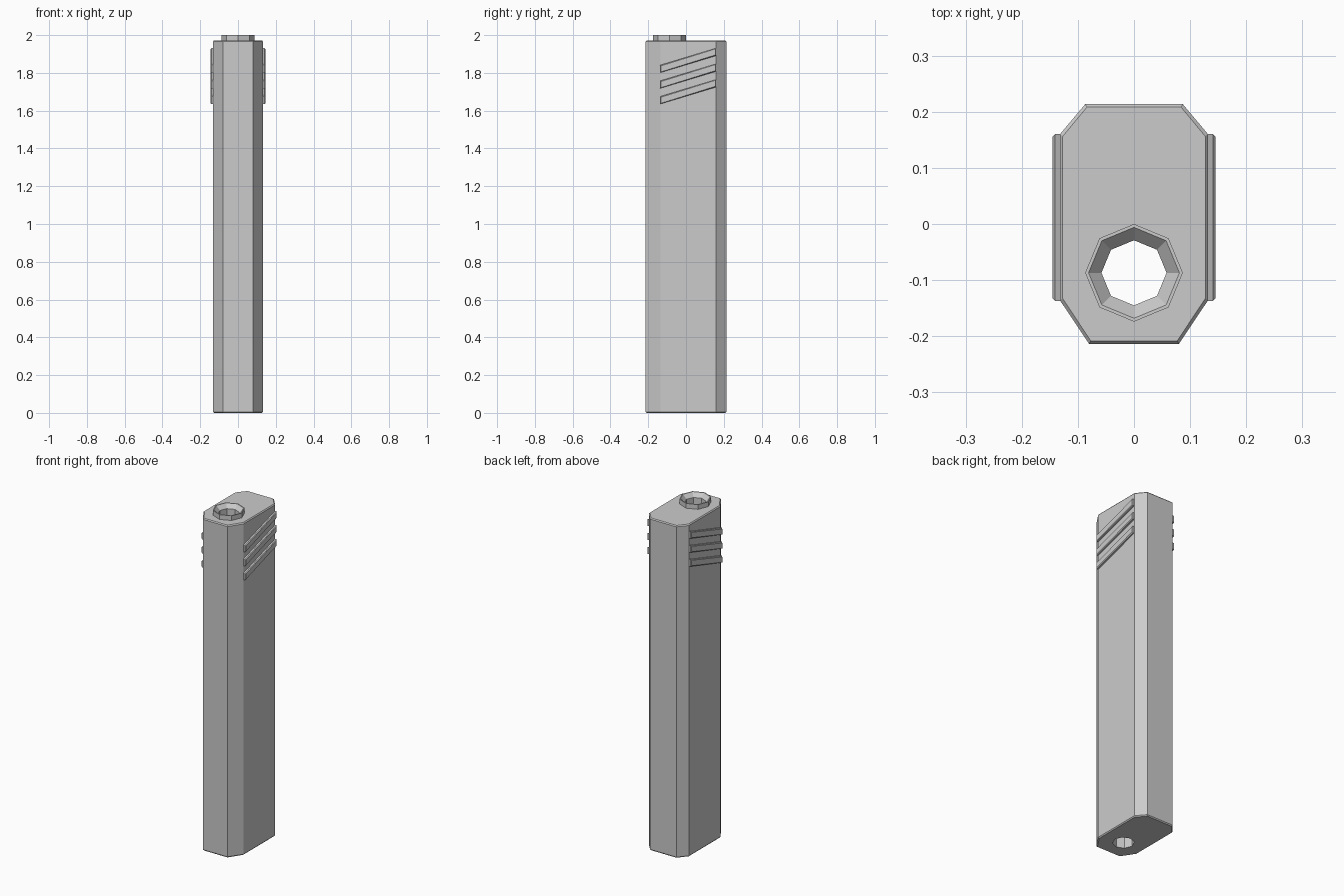
import bpy, bmesh, math

if "Cube" in bpy.data.objects:
    bpy.data.objects.remove(bpy.data.objects["Cube"])

HOLE_Y = -0.087


def loft(name, rings, caps=True):
    """Skin matching closed loops; cap the ends or join last loop to first."""
    bm = bmesh.new()
    loops = [[bm.verts.new(p) for p in ring] for ring in rings]
    n = len(loops[0])
    pairs = list(zip(loops, loops[1:]))
    if caps:
        bm.faces.new(loops[0])
        bm.faces.new(loops[-1])
    else:
        pairs.append((loops[-1], loops[0]))
    for a, b in pairs:
        for i in range(n):
            j = (i + 1) % n
            bm.faces.new((a[i], a[j], b[j], b[i]))
    bmesh.ops.recalc_face_normals(bm, faces=bm.faces)
    mesh = bpy.data.meshes.new(name)
    bm.to_mesh(mesh)
    bm.free()
    ob = bpy.data.objects.new(name, mesh)
    bpy.context.collection.objects.link(ob)
    return ob


def octagon(r, z):
    return [(r * math.cos(i * math.pi / 4), HOLE_Y + r * math.sin(i * math.pi / 4), z)
            for i in range(8)]


# Body: long block with cut corners and a tiny edge bevel at both ends
half = [(0.08, -0.2135), (0.132, -0.136), (0.132, 0.16), (0.087, 0.2135)]
outline = half + [(-x, y) for x, y in reversed(half)]


def section(z, inset):
    sx, sy = 1 - inset / 0.132, 1 - inset / 0.2135
    return [(x * sx, y * sy, z) for x, y in outline]


body = loft("body", [section(0, 0.005), section(0.006, 0),
                     section(1.966, 0), section(1.972, 0.005)])

# Eight-sided bore running the full length
cutter = loft("bore_cutter", [octagon(0.058, -0.1), octagon(0.058, 2.1)])
cutter.hide_render = True
mod = body.modifiers.new("bore", 'BOOLEAN')
mod.operation = 'DIFFERENCE'
mod.solver = 'EXACT'
mod.object = cutter
bpy.context.view_layer.objects.active = body
bpy.ops.object.modifier_apply(modifier=mod.name)
bpy.data.objects.remove(cutter)

# Raised collar around the bore
loft("collar", [octagon(r, z) for r, z in
                [(0.087, 1.968), (0.087, 2.0), (0.081, 2.0),
                 (0.058, 1.976), (0.058, 1.968)]], caps=False)


# Slanted grip ribs, three on each side
def rib_loop(x, z, s, inset):
    y0, y1 = -0.137 + inset, 0.16 - inset
    return [(s * x, y0, z + inset), (s * x, y1, z + 0.09 + inset),
            (s * x, y1, z + 0.13 - inset), (s * x, y0, z + 0.04 - inset)]


for side, s in (("right", 1), ("left", -1)):
    for i in range(3):
        z = 1.635 + 0.083 * i
        loft(f"grip_rib_{side}_{i + 1}",
             [rib_loop(0.128, z, s, 0), rib_loop(0.141, z, s, 0),
              rib_loop(0.145, z, s, 0.004)])
